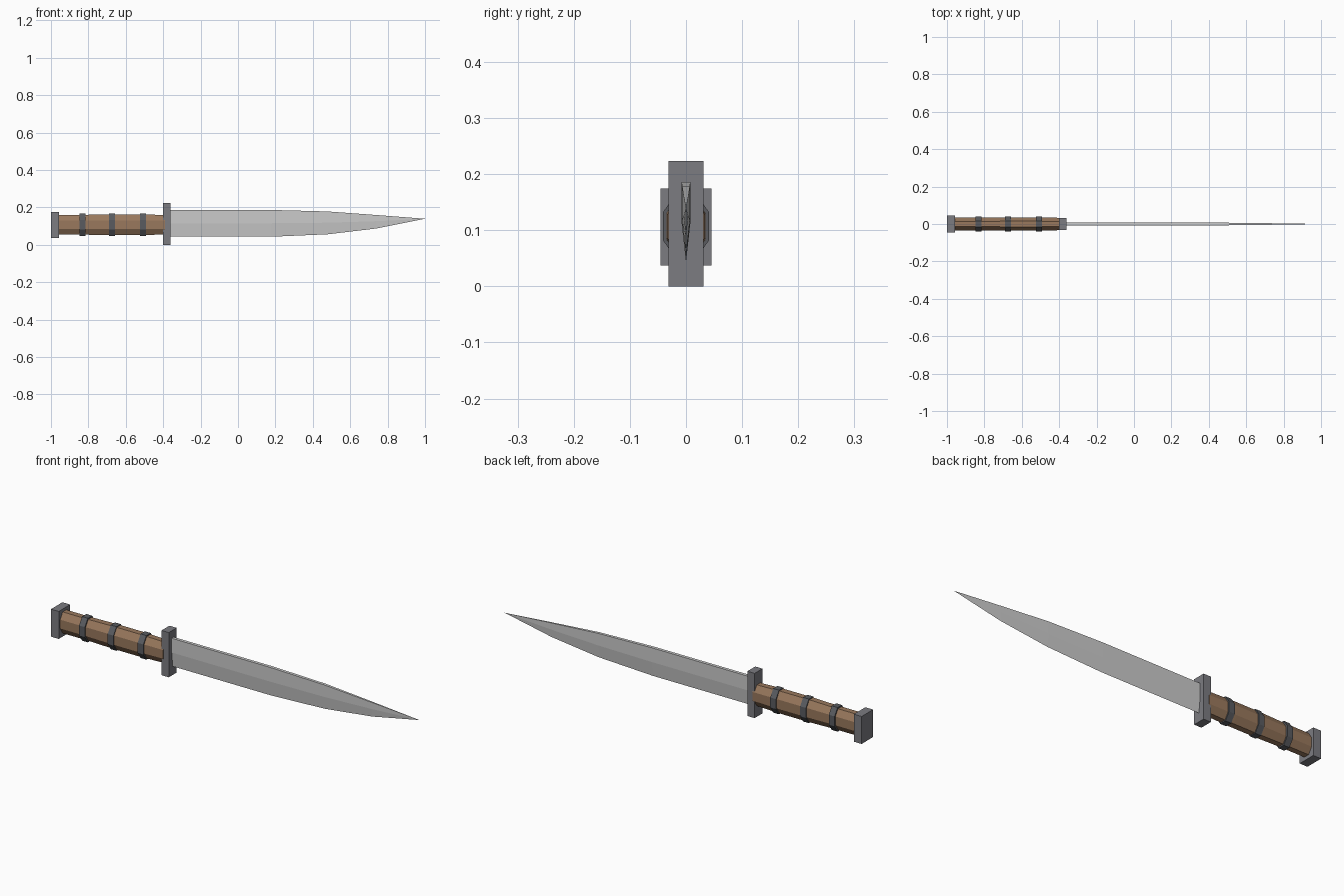
import bpy, math

if "Cube" in bpy.data.objects:
    bpy.data.objects.remove(bpy.data.objects["Cube"])

CZ = 0.107  # height of the grip axis


def material(name, rgb):
    m = bpy.data.materials.new(name)
    m.diffuse_color = (*rgb, 1)
    m.use_nodes = True
    m.node_tree.nodes["Principled BSDF"].inputs["Base Color"].default_value = m.diffuse_color
    return m


steel = material("steel", (0.60, 0.61, 0.63))
iron = material("iron", (0.20, 0.20, 0.22))
dark = material("dark_iron", (0.10, 0.105, 0.115))
wood = material("wood", (0.32, 0.19, 0.11))


def make(name, verts, faces, mat):
    mesh = bpy.data.meshes.new(name)
    mesh.from_pydata(verts, [], faces)
    mesh.materials.append(mat)
    obj = bpy.data.objects.new(name, mesh)
    bpy.context.collection.objects.link(obj)
    return obj


def loft(name, rings, mat, tip=None):
    """Skin equal-length rings along x; close with a cap or a point."""
    n = len(rings[0])
    verts = [v for r in rings for v in r]
    faces = [(i * n + j, i * n + (j + 1) % n, (i + 1) * n + (j + 1) % n, (i + 1) * n + j)
             for i in range(len(rings) - 1) for j in range(n)]
    faces.append(tuple(reversed(range(n))))
    last = (len(rings) - 1) * n
    if tip:
        verts.append(tip)
        faces += [(last + j, last + (j + 1) % n, len(verts) - 1) for j in range(n)]
    else:
        faces.append(tuple(range(last, last + n)))
    return make(name, verts, faces, mat)


def octagon(x, hy, hz):
    c = math.cos(math.pi / 8)
    return [(x, hy / c * math.cos(a), CZ + hz / c * math.sin(a))
            for a in (math.pi / 8 + k * math.pi / 4 for k in range(8))]


def box(name, x0, x1, hy, z0, z1, mat):
    section = lambda x: [(x, hy, z0), (x, hy, z1), (x, -hy, z1), (x, -hy, z0)]
    return loft(name, [section(x0), section(x1)], mat)


# pommel and guard
box("pommel", -1.0, -0.957, 0.045, 0.037, 0.174, iron)
box("guard", -0.40, -0.36, 0.031, 0.0, 0.223, iron)

# eight-sided wooden grip with a slight swell
loft("grip", [octagon(x, hy, hz) for x, hy, hz in
              ((-0.965, 0.034, 0.053), (-0.82, 0.034, 0.053),
               (-0.68, 0.036, 0.056), (-0.54, 0.036, 0.056), (-0.39, 0.033, 0.052))], wood)

# metal bands round the grip
for i, x in enumerate((-0.832, -0.674, -0.509)):
    loft(f"grip_band_{i + 1}", [octagon(x - 0.016, 0.041, 0.060),
                                octagon(x + 0.016, 0.041, 0.060)], dark)


# single-edged blade: flat spine, ridge, sharp lower edge
def blade_section(x, top, ridge, edge, w):
    return [(x, 0, edge), (x, w, ridge), (x, w, top), (x, -w, top), (x, -w, ridge)]


loft("blade", [blade_section(*s) for s in
               ((-0.37, 0.186, 0.115, 0.043, 0.008), (0.18, 0.186, 0.115, 0.043, 0.008),
                (0.48, 0.178, 0.118, 0.056, 0.007), (0.74, 0.159, 0.126, 0.087, 0.004))],
     steel, tip=(1.0, 0, 0.139))
